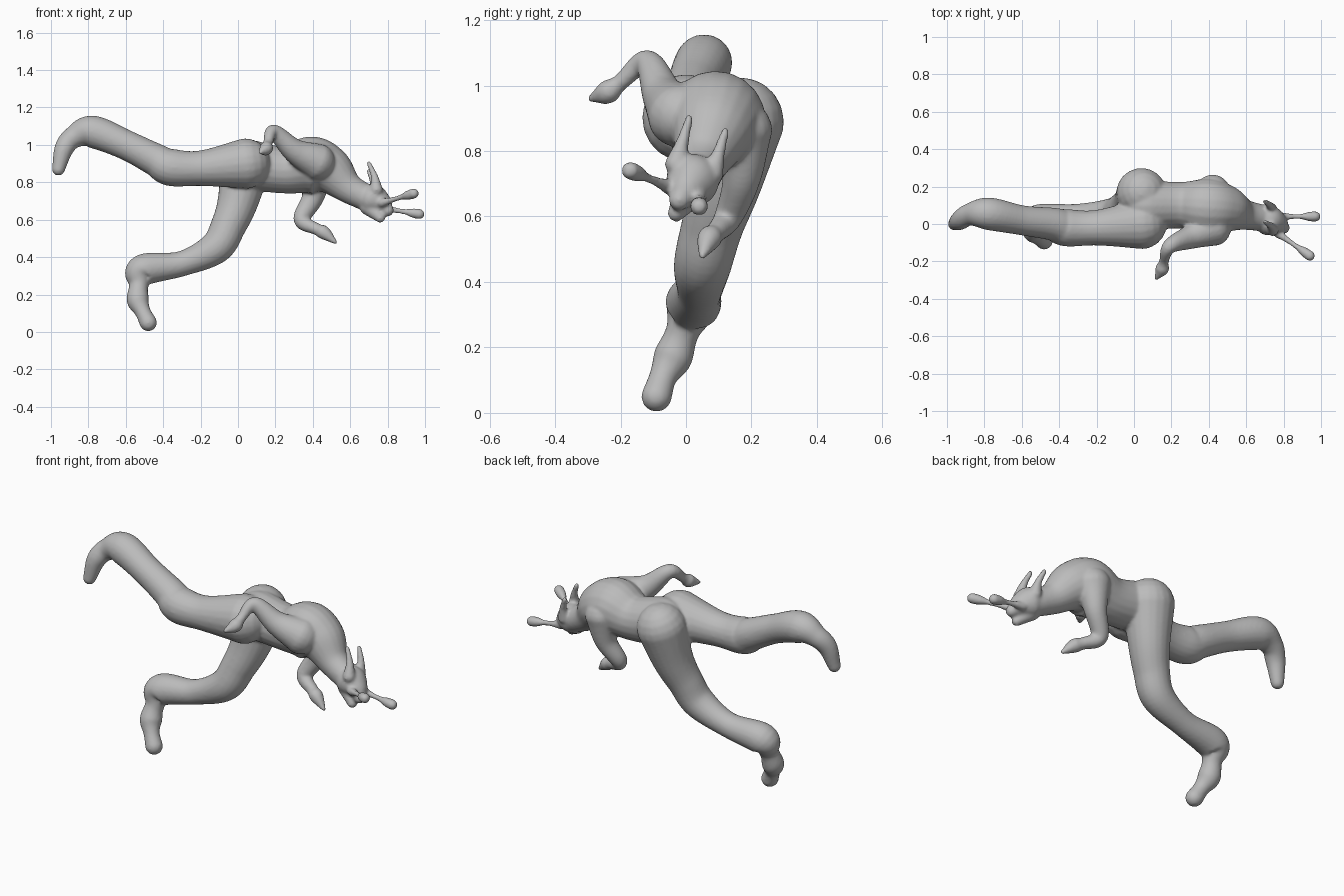
import bpy
import bmesh
import math
from mathutils import Vector

cube = bpy.data.objects.get("Cube")
if cube:
    bpy.data.objects.remove(cube, do_unlink=True)

# One matte clay colour
grey = (.5, .5, .5, 1)
clay = bpy.data.materials.new("clay grey")
clay.use_nodes = True
clay.diffuse_color = grey
clay.node_tree.nodes["Principled BSDF"].inputs["Base Color"].default_value = grey


def spline(joints, steps=8):
    """Smooth path through joints, each an x, y, z and a radius."""
    pts = [Vector(joint) for joint in joints]
    pts = [pts[0] * 2 - pts[1]] + pts + [pts[-1] * 2 - pts[-2]]
    path = []
    for before, start, end, after in zip(pts, pts[1:], pts[2:], pts[3:]):
        leave, arrive = (end - before) / 2, (after - start) / 2
        for i in range(steps):
            t = i / steps
            ease = t * t * (3 - 2 * t)
            path.append(start.lerp(end, ease) + leave * t * (1 - t) ** 2 - arrive * t * t * (1 - t))
    return path + [pts[-2]]


def cap(end, inner, count=5):
    """Rounded end, listed from the tip inwards."""
    outward = (end.xyz - inner.xyz).normalized()
    rings = []
    for i in range(count):
        angle = math.pi / 2 * (count - i - .2) / count
        centre = end.xyz + outward * end.w * math.sin(angle)
        rings.append(Vector((*centre, end.w * math.cos(angle))))
    return rings


def tube(bm, joints, sides=20):
    """Sweep a circle of varying radius along the joints."""
    path = spline(joints)
    path = cap(path[0], path[1]) + path + cap(path[-1], path[-2])[::-1]
    side = Vector((.1, 1, 0))
    rings = []
    for i, point in enumerate(path):
        ahead, behind = path[min(i + 1, len(path) - 1)], path[max(i - 1, 0)]
        along = (ahead.xyz - behind.xyz).normalized()
        side = (side - along * side.dot(along)).normalized()
        up = along.cross(side)
        ring = []
        for k in range(sides):
            angle = math.tau * k / sides
            offset = side * math.cos(angle) + up * math.sin(angle)
            ring.append(bm.verts.new(point.xyz + offset * point.w))
        rings.append(ring)
    for ring, following in zip(rings, rings[1:]):
        for k in range(sides):
            bm.faces.new((ring[k - 1], ring[k], following[k], following[k - 1]))
    bm.faces.new(rings[0])
    bm.faces.new(rings[-1][::-1])


def build(name, parts, voxel):
    """Fuse the tubes of all parts into one smooth skin."""
    bm = bmesh.new()
    for joints in parts:
        tube(bm, joints)
    bmesh.ops.recalc_face_normals(bm, faces=bm.faces)
    mesh = bpy.data.meshes.new(name)
    bm.to_mesh(mesh)
    bm.free()
    mesh.materials.append(clay)
    mesh.shade_smooth()
    obj = bpy.data.objects.new(name, mesh)
    bpy.context.collection.objects.link(obj)
    fuse = obj.modifiers.new("fuse", "REMESH")
    fuse.mode = "VOXEL"
    fuse.voxel_size = voxel
    fuse.use_smooth_shade = True
    relax = obj.modifiers.new("relax", "SMOOTH")
    relax.factor = .5
    relax.iterations = 8


def horn(base, tip):
    """Tapering horn that bows forward before sweeping back."""
    base, tip = Vector(base), Vector(tip)
    middle = base.lerp(tip, .5) + Vector((.01, 0, 0))
    return [(*base, .035), (*middle, .02), (*tip, .013)]


def eye_stalk(base, tip):
    """Thin straight stalk ending in a round eye."""
    base, tip = Vector(base), Vector(tip)
    shape = {0: .025, .3: .016, .6: .015, .8: .025, 1: .028}
    return [(*base.lerp(tip, t), radius) for t, radius in shape.items()]


# Hips, back, chest and neck
torso = dict(
    pelvis=(.07, .1, .89, .135),
    waist=(.25, .1, .865, .125),
    chest=(.39, .09, .89, .155),
    shoulders=(.49, .08, .86, .13),
    neck=(.59, .05, .77, .083),
    nape=(.7, .03, .71, .07),
)

# Raised trailing leg
right_leg = dict(
    hip=(.04, 0, .9, .135),
    thigh=(-.2, -.02, .875, .095),
    knee=(-.36, -.02, .88, .1),
    shin=(-.44, 0, .92, .088),
    calf=(-.6, .02, 1, .08),
    heel=(-.78, .055, 1.07, .087),
    ankle=(-.88, .05, 1.04, .06),
    instep=(-.93, .02, .98, .052),
    toe=(-.96, 0, .87, .035),
)

# Standing leg
left_leg = dict(
    hip=(.04, .165, .89, .135),
    thigh=(0, .12, .7, .11),
    lower_thigh=(-.05, .08, .57, .095),
    knee=(-.12, .05, .45, .088),
    calf=(-.3, .04, .365, .068),
    heel=(-.51, .02, .33, .085),
    shin=(-.53, -.01, .25, .052),
    ankle=(-.535, -.04, .17, .06),
    instep=(-.51, -.07, .11, .043),
    toe=(-.48, -.09, .05, .047),
)

# Arms with pointed hands
right_arm = dict(
    shoulder=(.42, -.02, .91, .1),
    upper_arm=(.3, -.07, .97, .065),
    elbow=(.19, -.12, 1.07, .04),
    wrist=(.16, -.2, 1.01, .026),
    palm=(.15, -.24, .98, .037),
    fingertip=(.12, -.29, .96, .012),
)
left_arm = dict(
    shoulder=(.42, .17, .86, .095),
    upper_arm=(.4, .17, .72, .06),
    elbow=(.34, .13, .6, .044),
    wrist=(.42, .09, .55, .032),
    palm=(.46, .07, .53, .037),
    fingertip=(.52, .05, .48, .012),
)
limbs = [limb.values() for limb in (torso, right_leg, left_leg, right_arm, left_arm)]

# Skull, open lower jaw, horns and stalked eyes
skull = [(.66, .04, .73, .06), (.72, .02, .71, .082), (.77, 0, .68, .06), (.8, -.02, .65, .033)]
jaw = [(.7, .01, .67, .05), (.76, -.03, .61, .027)]
right_horn = horn((.74, -.03, .76), (.7, .01, .9))
left_horn = horn((.73, .08, .73), (.7, .12, .86))
right_eye = eye_stalk((.77, -.05, .69), (.94, -.17, .74))
left_eye = eye_stalk((.78, .04, .66), (.97, .04, .63))
head = [skull, jaw, right_horn, left_horn, right_eye, left_eye]

build("creature_body", limbs + head, .008)
